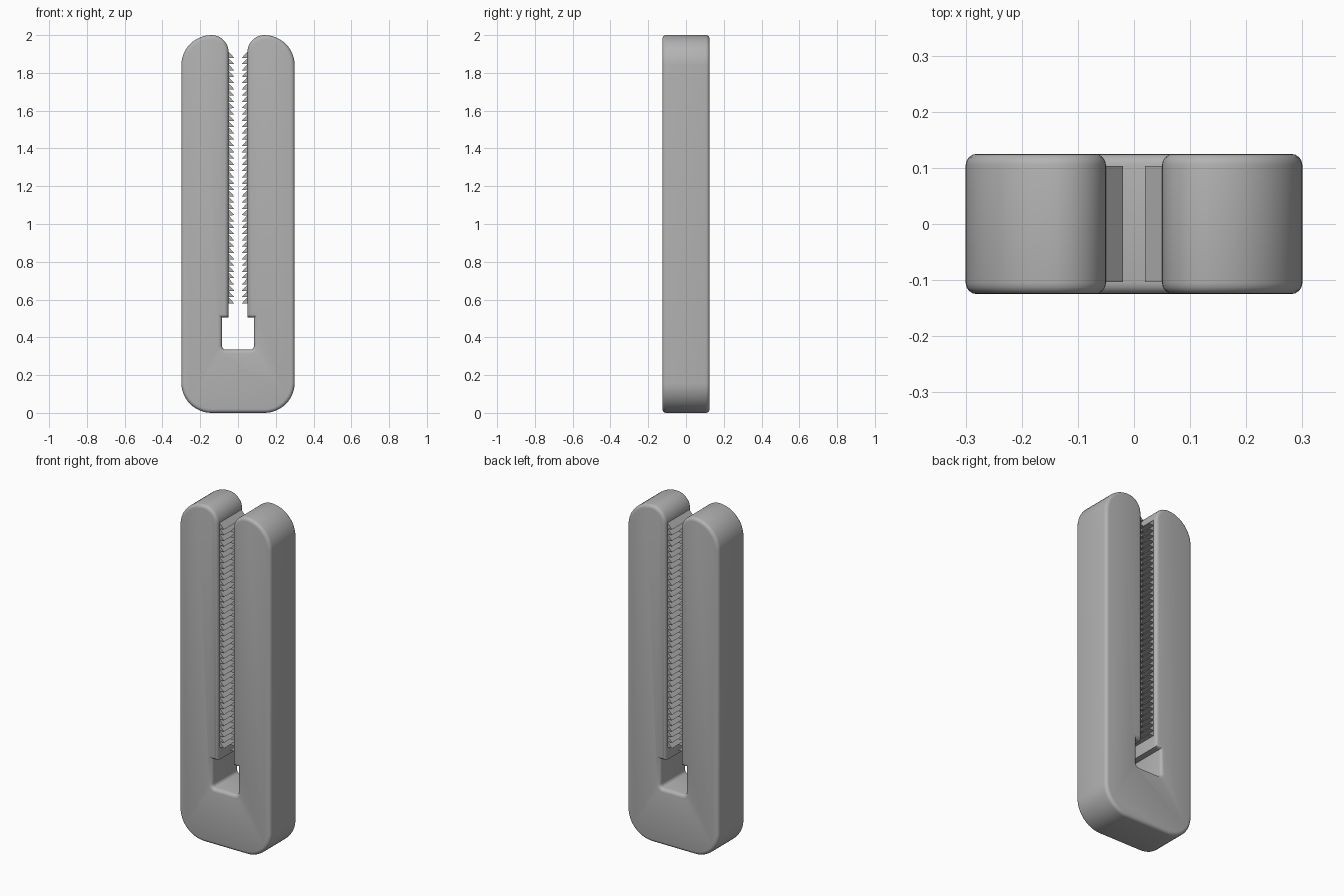
import bpy, bmesh
from math import sin, cos, pi, radians

cube = bpy.data.objects.get("Cube")
if cube:
    bpy.data.objects.remove(cube, do_unlink=True)

grey = bpy.data.materials.new("plain grey")
grey.use_nodes = True
colour = (0.45, 0.45, 0.45, 1)
grey.diffuse_color = colour
grey.node_tree.nodes["Principled BSDF"].inputs["Base Color"].default_value = colour


def arc(cx, cz, rx, rz, start, end, steps=12):
    """Points along an elliptical arc, angles in degrees."""
    angles = [radians(start + (end - start) * i / steps) for i in range(steps + 1)]
    return [(cx + rx * cos(a), cz + rz * sin(a)) for a in angles]


def extrude_profile(name, points, half_depth, rounding=0):
    """Solid from an x-z outline, with optional rounded front and back rims."""
    bm = bmesh.new()
    face = bm.faces.new([bm.verts.new((x, -half_depth, z)) for x, z in points])
    result = bmesh.ops.extrude_face_region(bm, geom=[face])
    moved = [v for v in result["geom"] if isinstance(v, bmesh.types.BMVert)]
    bmesh.ops.translate(bm, verts=moved, vec=(0, 2 * half_depth, 0))
    bmesh.ops.recalc_face_normals(bm, faces=bm.faces)
    if rounding:
        rims = [e for e in bm.edges
                if abs(e.verts[0].co.y - e.verts[1].co.y) < 1e-5]
        bmesh.ops.bevel(bm, geom=rims, offset=rounding, segments=4,
                        profile=0.5, affect='EDGES', clamp_overlap=False)
    mesh = bpy.data.meshes.new(name)
    bm.to_mesh(mesh)
    bm.free()
    mesh.materials.append(grey)
    obj = bpy.data.objects.new(name, mesh)
    bpy.context.collection.objects.link(obj)
    return obj


# Forked body: right half outline from the pocket floor round to the base
slot, pocket, width = 0.05, 0.085, 0.30
half = arc(pocket - 0.02, 0.355, 0.02, 0.02, -90, 0, 5)
half += [(pocket, 0.505), (slot, 0.505)]
half += arc(0.14, 1.91, 0.09, 0.09, 180, 90)
half += arc(0.14, 1.84, 0.16, 0.16, 90, 0)[1:]
half += arc(0.14, 0.16, 0.16, 0.16, 0, -90)
body = extrude_profile("forked_body", half + [(-x, z) for x, z in reversed(half)],
                       0.125, 0.02)
bpy.ops.object.select_all(action='DESELECT')
body.select_set(True)
bpy.context.view_layer.objects.active = body
bpy.ops.object.shade_smooth_by_angle(angle=radians(35))

# Saw teeth: flat undersides, sloping tops, along both slot walls
count, bottom, top = 40, 0.58, 1.913
pitch = (top - bottom) / count
for side, name in ((1, "left_teeth"), (-1, "right_teeth")):
    teeth = [(side * 0.06, bottom)]
    for i in range(count):
        z = bottom + i * pitch
        teeth += [(side * 0.02, z), (side * 0.0505, z + pitch * 0.98)]
    teeth.append((side * 0.06, top))
    extrude_profile(name, teeth, 0.103)
